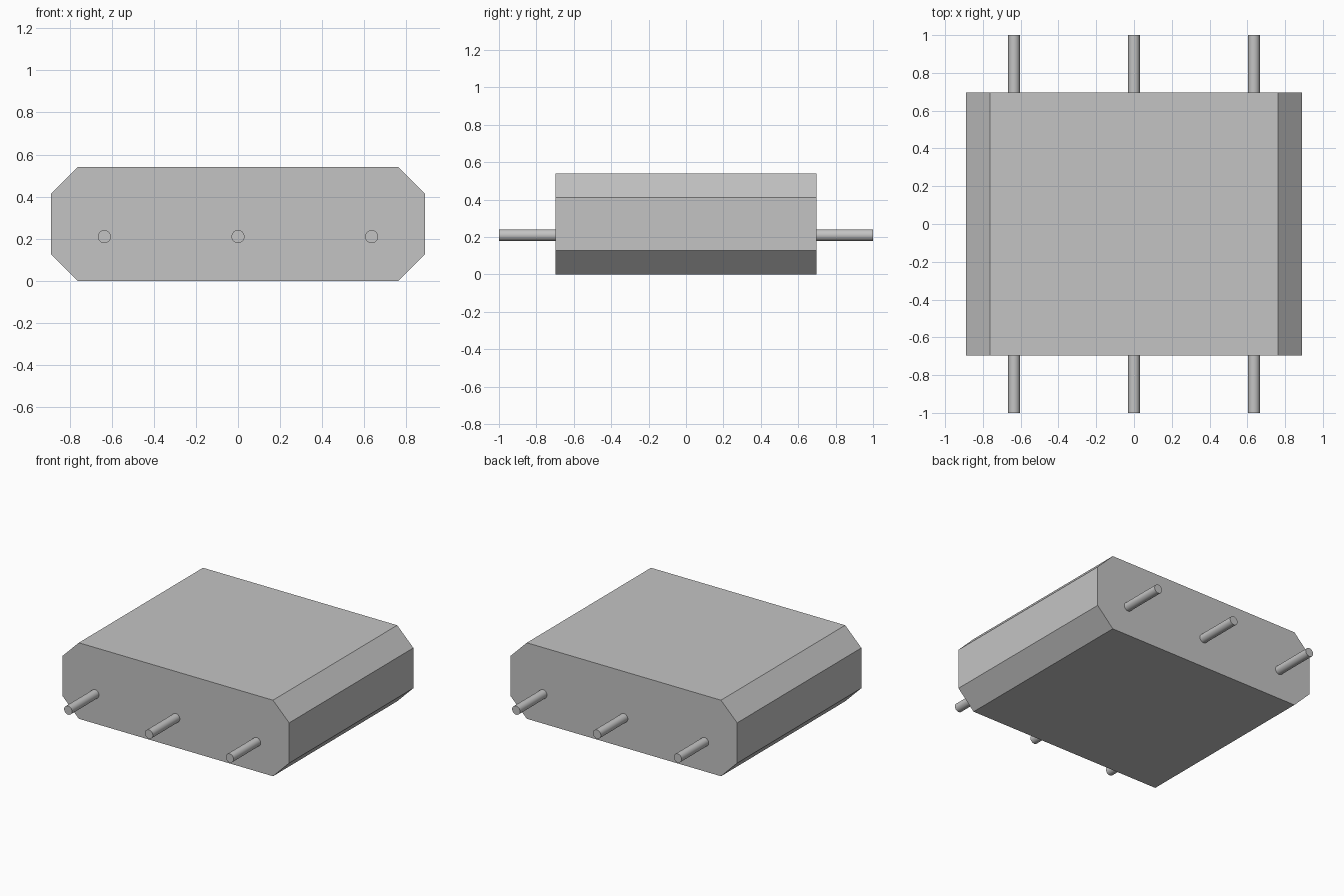
import bpy
import bmesh
from mathutils import Matrix
from math import pi

cube = bpy.data.objects.get("Cube")
if cube:
    bpy.data.objects.remove(cube, do_unlink=True)

GREY = (0.55, 0.55, 0.55, 1)
grey = bpy.data.materials.new("plain grey")
grey.use_nodes = True
grey.diffuse_color = GREY
grey.node_tree.nodes["Principled BSDF"].inputs["Base Color"].default_value = GREY

HALF_WIDTH, HALF_DEPTH, HEIGHT, CHAMFER = 0.89, 0.697, 0.54, 0.127
PIN_RADIUS, PIN_HEIGHT, PIN_SPACING, PIN_END = 0.031, 0.21, 0.635, 1.0


def add_object(name, bm):
    bmesh.ops.recalc_face_normals(bm, faces=bm.faces)
    mesh = bpy.data.meshes.new(name)
    bm.to_mesh(mesh)
    bm.free()
    mesh.materials.append(grey)
    obj = bpy.data.objects.new(name, mesh)
    bpy.context.collection.objects.link(obj)
    return obj


# Body: a box with its four front-to-back edges chamfered
bm = bmesh.new()
bmesh.ops.create_cube(bm, size=1)
bmesh.ops.scale(bm, vec=(2 * HALF_WIDTH, 2 * HALF_DEPTH, HEIGHT), verts=bm.verts)
bmesh.ops.translate(bm, vec=(0, 0, HEIGHT / 2), verts=bm.verts)
long_edges = [e for e in bm.edges
              if abs(e.verts[0].co.y - e.verts[1].co.y) > HALF_DEPTH]
bmesh.ops.bevel(bm, geom=long_edges, offset=CHAMFER, offset_type='OFFSET',
                segments=1, affect='EDGES')
add_object("body", bm)


# Pins: three round rods on the front and three on the back
def add_pin(name, x, side):
    length = PIN_END - HALF_DEPTH
    place = (Matrix.Translation((x, side * (HALF_DEPTH + length / 2), PIN_HEIGHT))
             @ Matrix.Rotation(pi / 2, 4, 'X'))
    bm = bmesh.new()
    bmesh.ops.create_cone(bm, cap_ends=True, segments=32, radius1=PIN_RADIUS,
                          radius2=PIN_RADIUS, depth=length, matrix=place)
    pin = add_object(name, bm)
    bpy.ops.object.select_all(action='DESELECT')
    pin.select_set(True)
    bpy.context.view_layer.objects.active = pin
    bpy.ops.object.shade_smooth_by_angle()


for side, end in ((-1, "front"), (1, "back")):
    for step, place in ((-1, "right"), (0, "middle"), (1, "left")):
        add_pin(f"{end}_{place}_pin", step * PIN_SPACING, side)
